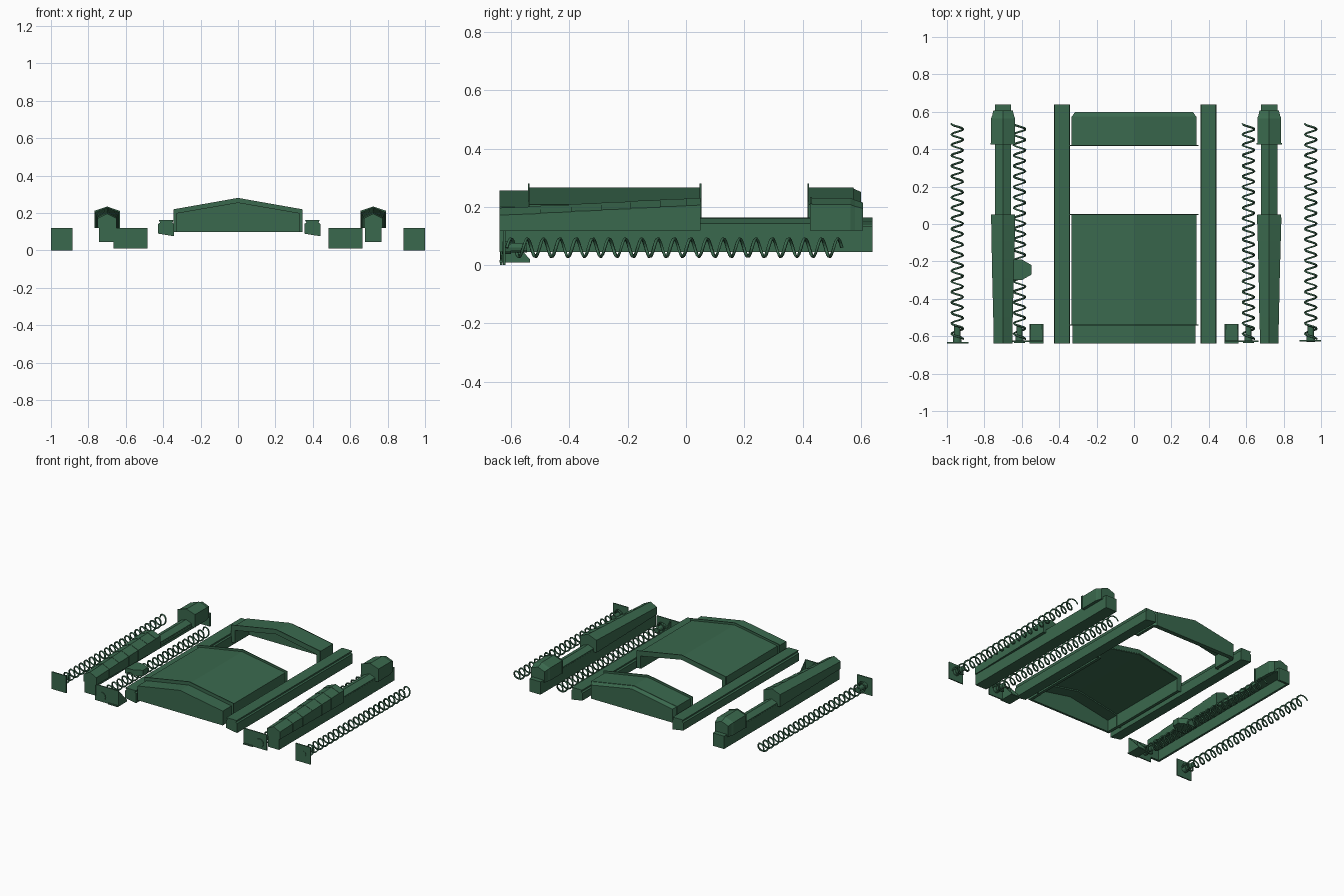
import bpy, bmesh, math

if "Cube" in bpy.data.objects:
    bpy.data.objects.remove(bpy.data.objects["Cube"])

green = bpy.data.materials.new("dark_green")
green.diffuse_color = (0.042, 0.14, 0.075, 1)
green.use_nodes = True
green.node_tree.nodes["Principled BSDF"].inputs["Base Color"].default_value = green.diffuse_color


def finish(name, bm):
    bmesh.ops.recalc_face_normals(bm, faces=bm.faces[:])
    me = bpy.data.meshes.new(name)
    bm.to_mesh(me)
    bm.free()
    me.materials.append(green)
    ob = bpy.data.objects.new(name, me)
    bpy.context.collection.objects.link(ob)
    return ob


def add_loft(bm, sections):
    """sections: (y, [(x, z), ...]) joined in order, with closed ends."""
    rings = [[bm.verts.new((x, y, z)) for x, z in prof] for y, prof in sections]
    n = len(rings[0])
    for a, b in zip(rings, rings[1:]):
        for i in range(n):
            j = (i + 1) % n
            bm.faces.new((a[i], a[j], b[j], b[i]))
    bm.faces.new(rings[0])
    bm.faces.new(rings[-1])


def lofts(name, *groups):
    bm = bmesh.new()
    for g in groups:
        add_loft(bm, g)
    return finish(name, bm)


def rect(x0, x1, z0, z1):
    return [(x0, z0), (x0, z1), (x1, z1), (x1, z0)]


def house(cx, w, base, shoulder, peak):
    return [(cx - w, base), (cx - w, shoulder), (cx, peak), (cx + w, shoulder), (cx + w, base)]


def arch(w, shoulder, peak, t=0.02, base=0.10):
    return house(0, w, base, shoulder, peak) + house(0, w - t, base, shoulder - t, peak - t)[::-1]


# Central cover: hollow front and rear sections with closed outer ends
lofts("front_cover",
      [(-0.635, arch(0.33, 0.20, 0.257)), (-0.54, arch(0.33, 0.20, 0.257))],
      [(-0.54, arch(0.333, 0.208, 0.266)), (0.05, arch(0.333, 0.208, 0.266))],
      [(-0.64, house(0, 0.33, 0.10, 0.20, 0.257)), (-0.625, house(0, 0.33, 0.10, 0.20, 0.257))])
lofts("rear_cover",
      [(0.42, arch(0.333, 0.208, 0.266)), (0.575, arch(0.333, 0.208, 0.266))],
      [(0.57, house(0, 0.333, 0.10, 0.208, 0.266)), (0.577, house(0, 0.33, 0.10, 0.205, 0.262)),
       (0.60, house(0, 0.315, 0.10, 0.195, 0.252))])

# Thin raised rims around the cover
for i, y in enumerate((-0.54, 0.05, 0.42)):
    prof = arch(0.345, 0.22, 0.281, 0.03)
    lofts(f"cover_rim_{i + 1}", [(y - 0.003, prof), (y + 0.003, prof)])

# Long rails either side of the cover
rail = [(0, 0.09), (0, 0.142), (0.01, 0.148), (0.003, 0.163), (0.082, 0.163),
        (0.076, 0.148), (0.085, 0.142), (0.085, 0.076)]
for side, x0 in (("left", -0.427), ("right", 0.355)):
    prof = [(x0 + x, z) for x, z in rail]
    lofts(f"{side}_rail", [(-0.64, prof), (0.64, prof)])

# Side housings: narrow body, stepped tapering hood, rear hood
breaks = [-0.64, -0.5, -0.395, -0.29, -0.19, -0.09, 0.0, 0.05]


def hood(cx, y, grow=0.0):
    f = (y + 0.64) / 0.69
    return house(cx, 0.050 + 0.016 * f + grow, 0.12, 0.172 + 0.036 * f + grow,
                 0.197 + 0.036 * f + grow)


for side, cx in (("left", -0.70), ("right", 0.723)):
    if side == "right":
        prof = rect(cx - 0.043, cx + 0.043, 0.045, 0.135)
        lofts("right_housing_body", [(-0.64, prof), (0.64, prof)])
    else:
        # the left body is open on its inner side
        wall = [(cx - 0.043, 0.045), (cx - 0.043, 0.135), (cx + 0.043, 0.135),
                (cx + 0.043, 0.118), (cx - 0.028, 0.118), (cx - 0.028, 0.045)]
        end = rect(cx - 0.043, cx + 0.043, 0.045, 0.135)
        lofts("left_housing_body", [(-0.625, wall), (0.625, wall)],
              [(-0.64, end), (-0.625, end)], [(0.625, end), (0.64, end)])
    ridge = house(cx, 0.042, 0.12, 0.143, 0.160)
    lofts(f"{side}_housing_ridge", [(0.04, ridge), (0.44, ridge)])
    lofts(f"{side}_front_hood", *[[(a, hood(cx, a)), (b, hood(cx, b, -0.002))]
                                  for a, b in zip(breaks, breaks[1:])])
    lofts(f"{side}_rear_hood",
          [(0.425, house(cx, 0.068, 0.12, 0.212, 0.235)), (0.432, house(cx, 0.068, 0.12, 0.212, 0.235))],
          [(0.432, house(cx, 0.064, 0.12, 0.208, 0.231)), (0.565, house(cx, 0.064, 0.12, 0.208, 0.231)),
           (0.58, house(cx, 0.058, 0.12, 0.202, 0.224)), (0.607, house(cx, 0.052, 0.12, 0.195, 0.215))])

# Small tapered latch on the open side of the left housing
lofts("latch", [(-0.30, rect(-0.665, -0.60, 0.07, 0.11)), (-0.27, rect(-0.665, -0.547, 0.07, 0.11)),
                (-0.22, rect(-0.665, -0.547, 0.07, 0.11)), (-0.19, rect(-0.665, -0.60, 0.07, 0.11))])


# Coil springs
def spring(name, cx, y0=-0.615, y1=0.535, turns=20.5, r=0.031, cz=0.06):
    cu = bpy.data.curves.new(name, "CURVE")
    cu.dimensions = "3D"
    cu.bevel_depth = 0.0058
    cu.bevel_resolution = 0
    cu.use_fill_caps = True
    sp = cu.splines.new("POLY")
    n = int(turns * 14)
    sp.points.add(n)
    for i, p in enumerate(sp.points):
        t = i / n
        a = 2 * math.pi * turns * t
        p.co = (cx + r * math.cos(a), y0 + (y1 - y0) * t, cz + r * math.sin(a), 1)
    cu.materials.append(green)
    bpy.context.collection.objects.link(bpy.data.objects.new(name, cu))


def disc(cx, cz, r, n=12):
    return [(cx + r * math.cos(2 * math.pi * i / n), cz + r * math.sin(2 * math.pi * i / n))
            for i in range(n)]


for side, s in (("left", -1), ("right", 1)):
    for pos, x in (("outer", 0.945), ("inner", 0.612)):
        spring(f"{side}_{pos}_spring", s * x)
        # guide stub inside the spring
        lofts(f"{side}_{pos}_spring_guide",
              [(-0.63, disc(s * x, 0.06, 0.022)), (-0.60, disc(s * x, 0.06, 0.022))],
              [(-0.60, disc(s * x, 0.06, 0.017)), (-0.545, disc(s * x, 0.06, 0.017))])

    # Outer end plate
    y = -0.638 if s < 0 else -0.628
    prof = rect(s * 0.885, s * 1.0, 0.0, 0.12)
    lofts(f"{side}_outer_end_plate", [(y, prof), (y + 0.008, prof)])

    # Inner bracket: end plate, floor tab and triangular gussets
    face = rect(s * 0.485, s * 0.665, 0.01, 0.12)
    floor = rect(s * 0.485, s * 0.56, 0.01, 0.018)
    groups = [[(-0.632, face), (-0.624, face)], [(-0.64, floor), (-0.535, floor)]]
    for gx in (0.485, 0.554):
        groups.append([(-0.628, rect(s * gx, s * (gx + 0.006), 0.01, 0.12)),
                       (-0.535, rect(s * gx, s * (gx + 0.006), 0.01, 0.02))])
    lofts(f"{side}_inner_bracket", *groups)
    # round boss ring on the bracket face
    lofts(f"{side}_bracket_boss", [(-0.637, disc(s * 0.612, 0.05, 0.03)), (-0.63, disc(s * 0.612, 0.05, 0.03))])
